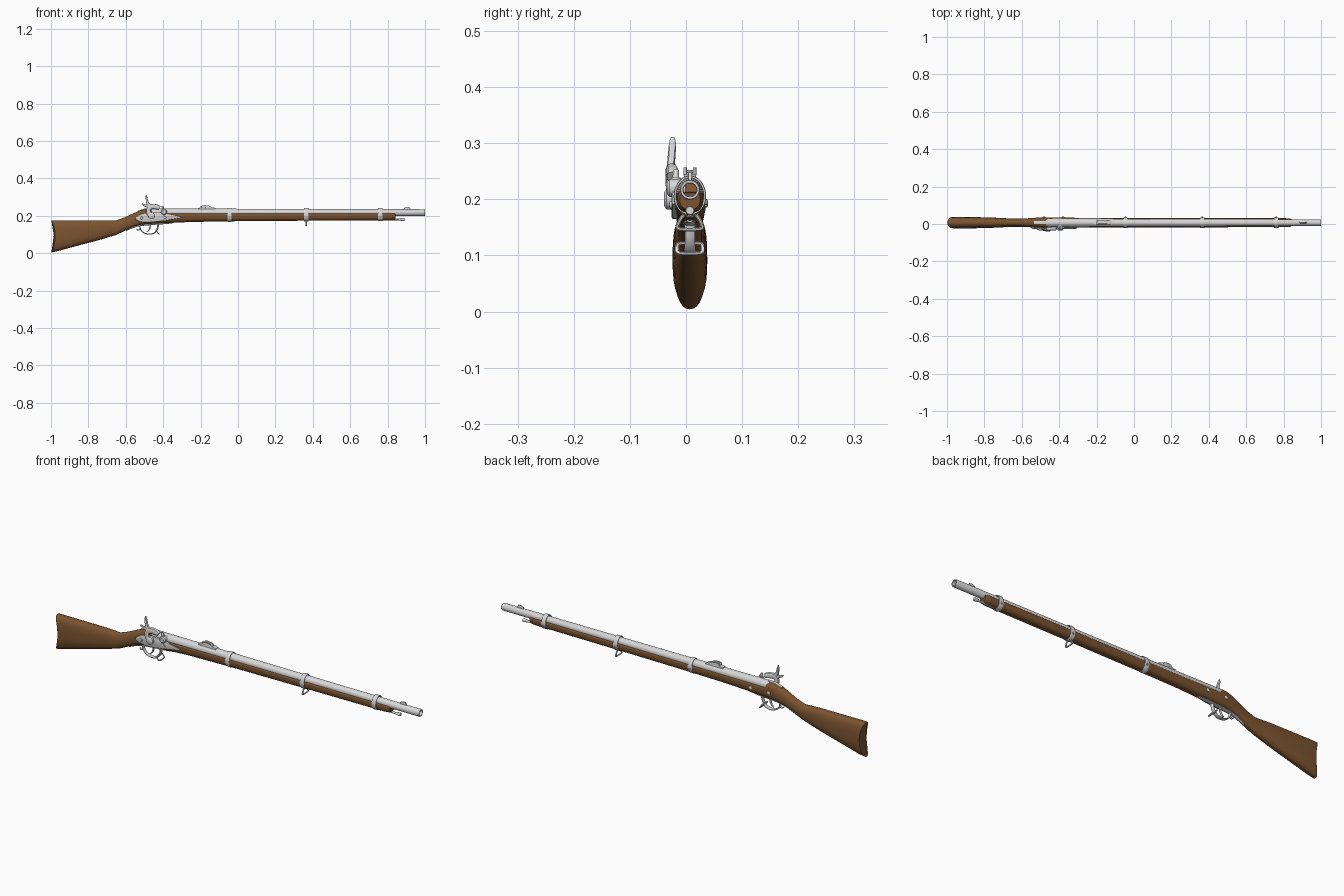
import bpy, bmesh, math
from mathutils import Vector

if "Cube" in bpy.data.objects:
    bpy.data.objects.remove(bpy.data.objects["Cube"])

CY = 0.007   # centre plane of the barrel and stock


def material(name, rgb):
    m = bpy.data.materials.new(name)
    m.diffuse_color = (*rgb, 1)
    m.use_nodes = True
    m.node_tree.nodes["Principled BSDF"].inputs["Base Color"].default_value = m.diffuse_color
    return m


WOOD = material("walnut brown", (0.20, 0.088, 0.030))
STEEL = material("pale steel", (0.68, 0.68, 0.69))


def finish(name, bm, mat, angle=40):
    bmesh.ops.recalc_face_normals(bm, faces=bm.faces)
    me = bpy.data.meshes.new(name)
    bm.to_mesh(me)
    bm.free()
    ob = bpy.data.objects.new(name, me)
    bpy.context.collection.objects.link(ob)
    me.materials.append(mat)
    bpy.ops.object.select_all(action='DESELECT')
    ob.select_set(True)
    bpy.context.view_layer.objects.active = ob
    bpy.ops.object.shade_smooth_by_angle(angle=math.radians(angle))
    return ob


def skin(name, rings, mat, closed=False, caps=True, angle=40):
    bm = bmesh.new()
    vs = [[bm.verts.new(p) for p in r] for r in rings]
    n = len(vs[0])
    for i in range(len(vs) if closed else len(vs) - 1):
        a, b = vs[i], vs[(i + 1) % len(vs)]
        for j in range(n):
            bm.faces.new((a[j], a[(j + 1) % n], b[(j + 1) % n], b[j]))
    if caps and not closed:
        bm.faces.new(vs[0])
        bm.faces.new(vs[-1])
    return finish(name, bm, mat, angle)


def smooth(pts, closed=False, k=5):
    """Catmull-Rom through the points (any dimension)."""
    n, out = len(pts), []
    get = (lambda i: pts[i % n]) if closed else (lambda i: pts[max(0, min(n - 1, i))])
    for i in range(n if closed else n - 1):
        a, b, c, d = (get(i + o) for o in (-1, 0, 1, 2))
        for s in range(k):
            t = s / k
            out.append(tuple(0.5 * (2*q + (r - p)*t + (2*p - 5*q + 4*r - u)*t*t + (3*q - p - 3*r + u)*t**3)
                             for p, q, r, u in zip(a, b, c, d)))
    return out if closed else out + [tuple(pts[-1])]


def sweep(name, pts, side, closed=False, sides=10, power=0.7):
    """pts: (x, y, z, half width along side, half thickness)."""
    P = smooth(pts, closed)
    side, n, rings = Vector(side), len(P), []
    for i, p in enumerate(P):
        a = P[(i - 1) % n] if closed else P[max(i - 1, 0)]
        b = P[(i + 1) % n] if closed else P[min(i + 1, n - 1)]
        nor = (Vector(b[:3]) - Vector(a[:3])).cross(side).normalized()
        ring = []
        for j in range(sides):
            t = math.tau * (j + 0.5) / sides
            c, s = math.cos(t), math.sin(t)
            ring.append(Vector(p[:3]) + side * p[3] * math.copysign(abs(c)**power, c)
                        + nor * p[4] * math.copysign(abs(s)**power, s))
        rings.append(ring)
    return skin(name, rings, STEEL, closed)


def lathe(name, prof, origin, axis, closed=False, sides=24):
    """Revolve (distance, radius) pairs about an axis."""
    q = Vector(axis).to_track_quat('Z', 'Y')
    rings = [[Vector(origin) + q @ Vector((r * math.cos(math.tau*j/sides), r * math.sin(math.tau*j/sides), d))
              for j in range(sides)] for d, r in prof]
    return skin(name, rings, STEEL, closed)


def plate(name, outline, y0, y1, bevel=0.003):
    """Flat part cut from an x-z outline, with softened edges."""
    bm = bmesh.new()
    f = bm.faces.new([bm.verts.new((x, y0, z)) for x, z in outline])
    ext = bmesh.ops.extrude_face_region(bm, geom=[f])
    bmesh.ops.translate(bm, vec=(0, y1 - y0, 0), verts=[v for v in ext['geom'] if isinstance(v, bmesh.types.BMVert)])
    bmesh.ops.recalc_face_normals(bm, faces=bm.faces)
    es = [e for e in bm.edges if abs(e.verts[0].co.y - e.verts[1].co.y) < 1e-6]
    bmesh.ops.bevel(bm, geom=es, offset=bevel, segments=2, affect='EDGES', profile=0.5)
    return finish(name, bm, STEEL)


# Stock: x, top, widest height, bottom, half width, squareness of the top
SEC = [(-1.0, .168, .09, .012, .022, .7), (-.997, .175, .09, .004, .029, .7), (-.97, .176, .09, .010, .031, .7),
       (-.85, .176, .10, .042, .030, .75), (-.75, .176, .12, .068, .027, .8), (-.69, .175, .13, .086, .024, .9),
       (-.655, .174, .135, .096, .022, 1), (-.61, .190, .15, .117, .022, 1), (-.56, .213, .17, .140, .024, .9),
       (-.52, .230, .185, .151, .027, .8), (-.485, .238, .19, .155, .028, .7), (-.465, .236, .19, .156, .028, .6),
       (-.455, .214, .19, .157, .028, .4), (-.36, .213, .195, .162, .027, .35), (-.25, .213, .2, .167, .0255, .35),
       (0, .213, .2, .171, .025, .35), (.4, .213, .2, .174, .0245, .35), (.81, .213, .2, .176, .024, .35),
       (.835, .213, .2, .178, .022, .35), (.842, .211, .2, .182, .018, .4)]
rings = []
for x, zt, zm, zb, w, e in SEC:
    ring = []
    for j in range(32):
        t = math.tau * j / 32
        c, s = math.cos(t), math.sin(t)
        h, pw = (zt - zm, e) if s > 0 else (zb - zm, .85)
        z = zm + h * abs(s)**pw
        hollow = 0.02 * max(0, 1 - ((z - .09) / .085)**2) * max(0, min(1, (-.85 - x) / .12))
        ring.append((x + hollow, CY + w * math.copysign(abs(c)**pw, c), z))
    rings.append(ring)
skin("stock", rings, WOOD, angle=45)

# Barrel with open bore
lathe("barrel", [(-.47, .0115), (-.47, .023), (-.30, .022), (.1, .020), (.995, .0178), (1.0, .0165), (1.0, .0125), (.9, .0115)],
      (0, CY, .217), (1, 0, 0), closed=True, sides=32)
plate("breech_tang", [(-.535, .222), (-.50, .232), (-.46, .236), (-.46, .241), (-.50, .238), (-.535, .227)], CY - .008, CY + .008, .001)

# Ramrod under the barrel
lathe("ramrod", [(.78, .005), (.86, .005), (.868, .0065), (.885, .0085), (.89, .007)], (0, CY, .180), (1, 0, 0), sides=16)

# Barrel bands
for i, x in enumerate((-.045, .365, .76)):
    loop = []
    for j in range(16):
        t = -math.tau * j / 16
        s = math.sin(t)
        loop.append((x, CY + .0265 * math.cos(t), .205 + (.035 if s > 0 else .035 - .002 * i) * s, .012, .0025))
    sweep(f"barrel_band_{i + 1}", loop, (1, 0, 0), True, 8, .5)
    lathe(f"band_screw_{i + 1}", [(0, .005), (.006, .005), (.008, .003)], (x, CY + .024, .195), (0, 1, 0), sides=12)

# Sling swivels
def swivel(name, pts):
    sweep(name, [(x, CY + y, z, .0035, .0035) for x, y, z in pts], (1, 0, 0), True, 8, 1)


swivel("front_swivel", [(.365, -.010, .172), (.365, .010, .172), (.365, .021, .155), (.365, .018, .147),
                        (.365, -.018, .147), (.365, -.021, .155)])
swivel("rear_swivel", [(-.438, -.018, .121), (-.438, .018, .121), (-.431, .023, .112), (-.424, .018, .104),
                       (-.424, -.018, .104), (-.431, -.023, .112)])

# Trigger guard, its long plate, and the trigger
sweep("trigger_plate", [(-.60, CY, .121, .005, .003), (-.545, CY, .144, .010, .004), (-.48, CY, .153, .011, .004),
                        (-.41, CY, .158, .011, .004), (-.35, CY, .162, .005, .003)], (0, 1, 0))
sweep("trigger_guard", [(-.525, CY, .150, .009, .004), (-.522, CY, .130, .008, .003), (-.505, CY, .110, .009, .003),
                        (-.475, CY, .102, .011, .003), (-.448, CY, .108, .011, .003), (-.432, CY, .128, .009, .004),
                        (-.425, CY, .158, .010, .005)], (0, 1, 0))
sweep("guard_finger_spur", [(-.520, CY, .128, .006, .003), (-.535, CY, .124, .006, .003), (-.543, CY, .130, .004, .002)], (0, 1, 0))
sweep("trigger", [(-.470, CY, .155, .005, .005), (-.470, CY, .138, .005, .004), (-.478, CY, .122, .005, .003),
                  (-.488, CY, .114, .004, .002)], (0, 1, 0))

# Lock plate on the near side
outline = smooth([(-.548, .182), (-.52, .207), (-.47, .217), (-.40, .217), (-.365, .208), (-.305, .192),
                  (-.36, .180), (-.42, .170), (-.50, .165)], True, 4)
plate("lock_plate", outline, -.0255, -.012)
for i, (x, z) in enumerate(((-.515, .188), (-.39, .190))):
    lathe(f"lock_screw_{i + 1}", [(0, .007), (.004, .006), (.005, .003)], (x, -.025, z), (0, -1, 0), sides=12)

# Hammer: hub, curved neck with nose, thumb spur
HY = -.029
lathe("hammer_hub", [(-.008, .018), (.006, .018), (.010, .012)], (-.462, HY, .200), (0, -1, 0))
sweep("hammer_neck", [(-.462, HY, .195, .006, .015), (-.478, HY, .218, .007, .013), (-.476, HY, .240, .008, .012),
                      (-.455, HY + .003, .250, .010, .014), (-.430, HY + .005, .246, .011, .013),
                      (-.420, HY + .005, .240, .010, .011)], (0, 1, 0))
sweep("hammer_spur", [(-.462, HY, .246, .007, .010), (-.480, HY + .002, .262, .007, .008), (-.487, HY + .004, .285, .007, .006),
                      (-.490, HY + .005, .302, .006, .004), (-.491, HY + .005, .311, .003, .002)], (0, 1, 0))
sweep("hammer_rear_nub", [(-.478, HY, .252, .006, .008), (-.500, HY, .256, .006, .006), (-.514, HY, .264, .004, .003)], (0, 1, 0))

# Nipple bolster and nipple
lathe("bolster", [(0, .017), (.028, .016), (.033, .011)], (-.395, CY - .008, .220), (0, -1, 0))
lathe("nipple", [(0, .009), (.014, .009), (.015, .006), (.030, .005)], (-.395, -.018, .224), (-.35, 0, 1), sides=12)

# Screws on the far side
for i, x in enumerate((-.48, -.38)):
    lathe(f"side_screw_{i + 1}", [(0, .008), (.006, .008), (.008, .005)], (x, CY + .024, .193), (0, 1, 0), sides=14)

# Rear sight: base, two ears and a leaf
plate("rear_sight_base", [(-.215, .232), (-.215, .241), (-.195, .245), (-.13, .245), (-.12, .240), (-.12, .232)],
      CY - .011, CY + .011, .0015)
for s in (-1, 1):
    y = CY + s * .0085
    plate(f"rear_sight_ear_{'left' if s < 0 else 'right'}",
          [(-.195, .242), (-.192, .254), (-.178, .257), (-.155, .254), (-.135, .244)], y - .003, y + .003, .001)
plate("rear_sight_leaf", [(-.20, .248), (-.20, .252), (-.14, .248), (-.14, .244)], CY - .006, CY + .006, .001)

# Front sight blade
plate("front_sight", [(.885, .232), (.888, .242), (.900, .248), (.915, .248), (.925, .232)], CY - .003, CY + .003, .001)
